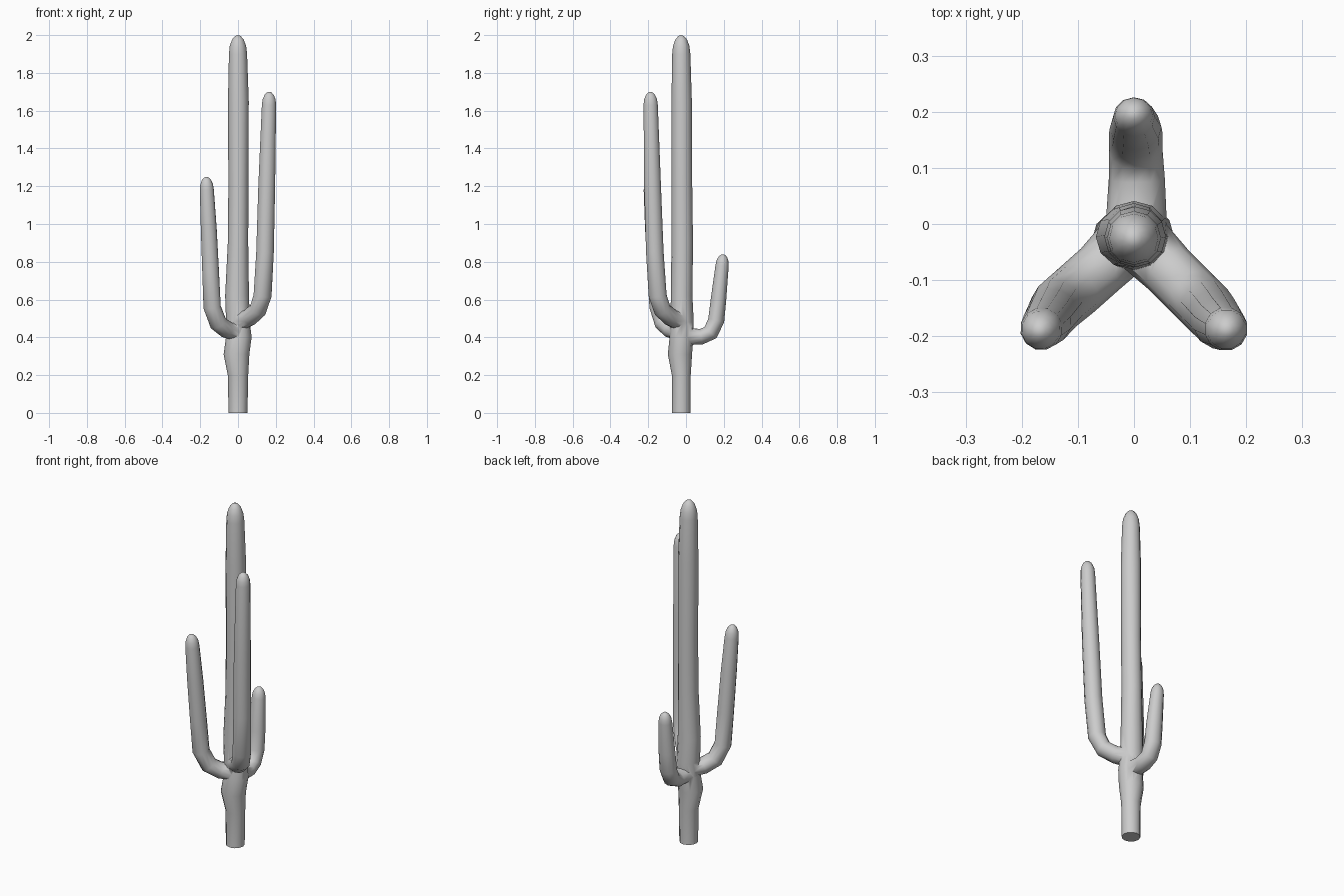
import bpy, bmesh, math
from mathutils import Vector

if "Cube" in bpy.data.objects:
    bpy.data.objects.remove(bpy.data.objects["Cube"])

SIDES = 12


def tube(name, sections, dome):
    """Loft rings along sections (x, y, z, side radius, depth radius), ending in a rounded tip."""
    pts = [Vector(s[:3]) for s in sections]
    radii = [s[3:] for s in sections]
    # rounded tip
    end, (ra, rb) = pts[-1].copy(), radii[-1]
    axis = (pts[-1] - pts[-2]).normalized()
    for a in (25, 50, 72):
        t = math.radians(a)
        pts.append(end + axis * dome * math.sin(t))
        radii.append((ra * math.cos(t), rb * math.cos(t)))
    tip = end + axis * dome

    bm = bmesh.new()
    rings = []
    tangent = (pts[1] - pts[0]).normalized()
    side = Vector((1, 0, 0)) if abs(tangent.z) > 0.9 else tangent.cross(Vector((0, 0, 1))).normalized()
    prev = tangent
    for i, p in enumerate(pts):
        tangent = (pts[min(i + 1, len(pts) - 1)] - pts[max(i - 1, 0)]).normalized()
        side = prev.rotation_difference(tangent) @ side
        prev = tangent
        depth = tangent.cross(side).normalized()
        # level rings for the upright trunk
        if name == "trunk":
            side, depth = Vector((1, 0, 0)), Vector((0, 1, 0))
        ring = []
        for k in range(SIDES):
            a = 2 * math.pi * k / SIDES
            ring.append(bm.verts.new(p + side * math.cos(a) * radii[i][0] + depth * math.sin(a) * radii[i][1]))
        rings.append(ring)
    for r0, r1 in zip(rings, rings[1:]):
        for k in range(SIDES):
            j = (k + 1) % SIDES
            bm.faces.new((r0[k], r0[j], r1[j], r1[k]))
    bm.faces.new(rings[0][::-1])
    top = bm.verts.new(tip)
    for k in range(SIDES):
        bm.faces.new((rings[-1][k], rings[-1][(k + 1) % SIDES], top))
    bmesh.ops.recalc_face_normals(bm, faces=bm.faces)
    mesh = bpy.data.meshes.new(name)
    bm.to_mesh(mesh)
    bm.free()
    ob = bpy.data.objects.new(name, mesh)
    bpy.context.collection.objects.link(ob)
    return ob


# Main stem with a swelling below the arms
trunk = tube("trunk", [
    (0, -0.025, 0.00, 0.050, 0.050),
    (0, -0.025, 0.20, 0.054, 0.050),
    (-0.008, -0.032, 0.31, 0.068, 0.064),
    (0.004, -0.024, 0.40, 0.068, 0.063),
    (0.000, -0.021, 0.48, 0.063, 0.062),
    (-0.005, -0.023, 0.62, 0.063, 0.057),
    (0.000, -0.020, 0.90, 0.054, 0.057),
    (0.002, -0.022, 1.20, 0.053, 0.055),
    (0.002, -0.023, 1.65, 0.055, 0.054),
    (0.000, -0.025, 1.90, 0.048, 0.048),
], 0.10)

# Three upturned arms: tall front right, middle front left, short back
arms = [
    tube("tall_arm", [
        (0.015, -0.035, 0.485, 0.055, 0.048),
        (0.060, -0.080, 0.505, 0.050, 0.046),
        (0.105, -0.125, 0.545, 0.050, 0.046),
        (0.130, -0.150, 0.620, 0.050, 0.048),
        (0.143, -0.165, 0.850, 0.048, 0.048),
        (0.152, -0.177, 1.200, 0.046, 0.046),
        (0.164, -0.187, 1.630, 0.039, 0.039)], 0.07),
    tube("middle_arm", [
        (-0.015, -0.035, 0.430, 0.055, 0.046),
        (-0.060, -0.080, 0.440, 0.050, 0.045),
        (-0.105, -0.120, 0.475, 0.050, 0.046),
        (-0.137, -0.147, 0.560, 0.049, 0.046),
        (-0.145, -0.160, 0.750, 0.046, 0.045),
        (-0.155, -0.175, 0.980, 0.043, 0.043),
        (-0.165, -0.187, 1.180, 0.038, 0.038)], 0.07),
    tube("short_arm", [
        (0.004, -0.010, 0.405, 0.055, 0.045),
        (0.005, 0.080, 0.403, 0.050, 0.042),
        (0.003, 0.130, 0.425, 0.048, 0.043),
        (0.003, 0.160, 0.490, 0.048, 0.043),
        (0.003, 0.172, 0.600, 0.046, 0.041),
        (0.000, 0.191, 0.780, 0.037, 0.035)], 0.06),
]

# Weld the arms onto the stem
bpy.context.view_layer.objects.active = trunk
for arm in arms:
    mod = trunk.modifiers.new("weld_arm", 'BOOLEAN')
    mod.operation = 'UNION'
    mod.solver = 'EXACT'
    mod.object = arm
    bpy.ops.object.modifier_apply(modifier=mod.name)
    bpy.data.objects.remove(arm)

trunk.name = "cactus"
bpy.ops.object.select_all(action='DESELECT')
trunk.select_set(True)
bpy.ops.object.shade_smooth_by_angle(angle=math.radians(60))
